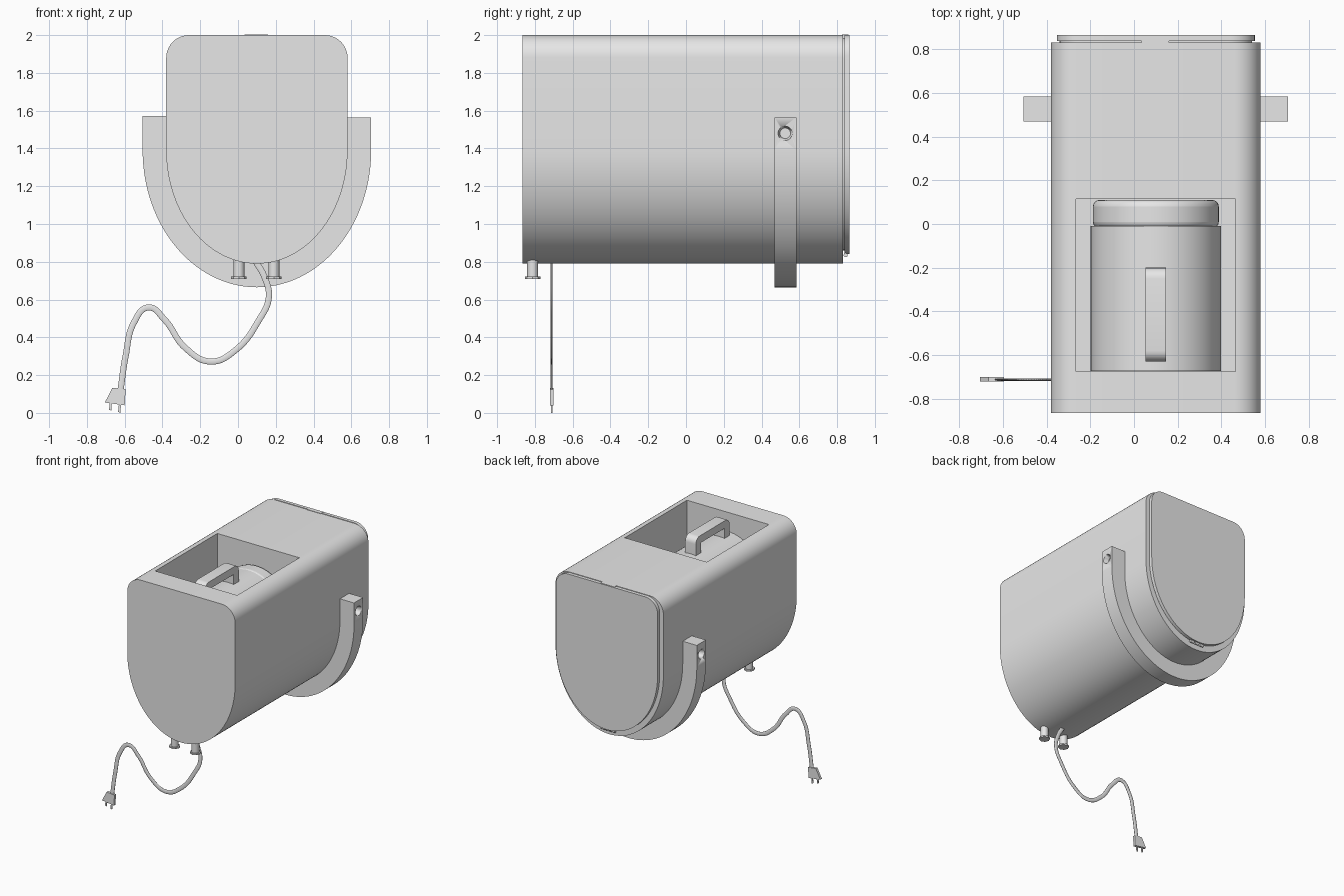
import bpy, bmesh, math
from mathutils import Vector

if "Cube" in bpy.data.objects:
    bpy.data.objects.remove(bpy.data.objects["Cube"])

CX = 0.10  # centre line of the housing

grey = bpy.data.materials.new("light grey")
grey.use_nodes = True
colour = (0.8, 0.8, 0.8, 1)
grey.diffuse_color = colour
grey.node_tree.nodes["Principled BSDF"].inputs["Base Color"].default_value = colour


def finish(ob, smooth=True):
    """Give an object its colour and shading."""
    ob.data.materials.clear()
    ob.data.materials.append(grey)
    bpy.ops.object.select_all(action='DESELECT')
    ob.select_set(True)
    bpy.context.view_layer.objects.active = ob
    if smooth:
        bpy.ops.object.shade_smooth_by_angle(angle=math.radians(35))
    return ob


def prism(name, outline, y0, y1, smooth=True):
    """Extrude an (x, z) outline along y."""
    bm = bmesh.new()
    face = bm.faces.new([bm.verts.new((x, y0, z)) for x, z in outline])
    ext = bmesh.ops.extrude_face_region(bm, geom=[face])
    verts = [v for v in ext["geom"] if isinstance(v, bmesh.types.BMVert)]
    bmesh.ops.translate(bm, verts=verts, vec=(0, y1 - y0, 0))
    bmesh.ops.recalc_face_normals(bm, faces=bm.faces)
    mesh = bpy.data.meshes.new(name)
    bm.to_mesh(mesh)
    bm.free()
    ob = bpy.data.objects.new(name, mesh)
    bpy.context.collection.objects.link(ob)
    return finish(ob, smooth)


def box(name, x0, x1, y0, y1, z0, z1):
    return prism(name, [(x0, z0), (x1, z0), (x1, z1), (x0, z1)], y0, y1, False)


def cylinder(name, radius, depth, loc, rot=(0, 0, 0), sides=48, top=None):
    bpy.ops.mesh.primitive_cone_add(vertices=sides, radius1=radius,
                                    radius2=radius if top is None else top,
                                    depth=depth, location=loc, rotation=rot)
    ob = bpy.context.object
    ob.name = name
    return finish(ob)


def bevel(ob, width, segments=4):
    mod = ob.modifiers.new("bevel", 'BEVEL')
    mod.width, mod.segments = width, segments
    mod.limit_method, mod.angle_limit = 'ANGLE', math.radians(40)


def cut(ob, cutter):
    mod = ob.modifiers.new("cut", 'BOOLEAN')
    mod.operation, mod.object, mod.solver = 'DIFFERENCE', cutter, 'EXACT'
    cutter.hide_render = True
    cutter.hide_viewport = True


def arc(cx, cz, a, b, start, end, n):
    steps = [math.radians(start + (end - start) * i / n) for i in range(n + 1)]
    return [(cx + a * math.cos(t), cz + b * math.sin(t)) for t in steps]


def tub(half, bottom, top, spring, r):
    """Rounded top corners over a half-elliptical bottom."""
    return (arc(CX, spring, half, spring - bottom, 180, 360, 56)
            + arc(CX + half - r, top - r, r, r, 0, 90, 10)
            + arc(CX - half + r, top - r, r, r, 90, 180, 10))


# Housing with an open pocket in the top
housing = prism("housing", tub(0.48, 0.79, 2.0, 1.39, 0.12), -0.865, 0.83)
cut(housing, box("pocket_cutter", -0.265, 0.465, -0.675, 0.115, 1.25, 2.1))

# Rear door, its recessed seat, latch and hinge
prism("door_seat", tub(0.44, 0.86, 1.985, 1.40, 0.11), 0.82, 0.84)
prism("rear_door", tub(0.453, 0.84, 2.0, 1.40, 0.11), 0.838, 0.865)
box("door_latch", 0.035, 0.16, 0.825, 0.86, 1.98, 2.003)
for i in range(3):
    cylinder("door_hinge_%d" % i, 0.011, 0.035, (CX - 0.045 + 0.045 * i, 0.845, 0.835),
             (0, math.pi / 2, 0), 12)

# Jar lying in the pocket
flat = (math.pi / 2, 0, 0)
cylinder("jar", 0.298, 0.663, (CX, -0.3415, 1.55), flat, 64)
neck = cylinder("jar_neck", 0.288, 0.13, (CX, 0.045, 1.56), flat, 64)
bevel(neck, 0.03)

# Jar handle: a rounded arch, built in the yz plane
bm = bmesh.new()
arch = [(-0.63, 1.82), (-0.63, 1.985), (-0.2, 1.985), (-0.2, 1.82),
        (-0.265, 1.82), (-0.265, 1.925), (-0.565, 1.925), (-0.565, 1.82)]
face = bm.faces.new([bm.verts.new((CX - 0.047, y, z)) for y, z in arch])
ext = bmesh.ops.extrude_face_region(bm, geom=[face])
bmesh.ops.translate(bm, vec=(0.094, 0, 0),
                    verts=[v for v in ext["geom"] if isinstance(v, bmesh.types.BMVert)])
corners = [e for e in bm.edges
           if abs(e.verts[0].co.x - e.verts[1].co.x) > 0.05 and e.verts[0].co.z > 1.95]
bmesh.ops.bevel(bm, geom=corners, offset=0.05, segments=6, profile=0.5, affect='EDGES')
bmesh.ops.recalc_face_normals(bm, faces=bm.faces)
mesh = bpy.data.meshes.new("jar_handle")
bm.to_mesh(mesh)
bm.free()
handle = bpy.data.objects.new("jar_handle", mesh)
bpy.context.collection.objects.link(handle)
finish(handle)

# U-shaped cradle around the housing, with a dimple at each end
outer = arc(CX, 1.39, 0.605, 0.725, 180, 360, 56)
inner = arc(CX, 1.39, 0.478, 0.598, 360, 180, 56)
cradle = prism("cradle", [(CX - 0.605, 1.572)] + outer + [(CX + 0.605, 1.565),
               (CX + 0.478, 1.565)] + inner + [(CX - 0.478, 1.572)], 0.468, 0.584)
for side, label in ((1, "left"), (-1, "right")):
    cut(cradle, cylinder(label + "_dimple_cutter", 0.028, 0.08,
                         (CX + side * 0.605, 0.525, 1.48),
                         (0, side * math.pi / 2, 0), 24, 0.048))

# Two front feet with flanged soles
for x, label in ((0.005, "right"), (0.19, "left")):
    cylinder(label + "_foot", 0.029, 0.1, (x, -0.812, 0.77), sides=16)
    cylinder(label + "_foot_sole", 0.041, 0.012, (x, -0.812, 0.716), sides=8)

# Flat power cord
path = [(0.095, 0.80), (0.14, 0.72), (0.163, 0.61), (0.11, 0.49), (-0.01, 0.335),
        (-0.145, 0.272), (-0.28, 0.345), (-0.39, 0.495), (-0.475, 0.558),
        (-0.55, 0.48), (-0.595, 0.30), (-0.622, 0.12)]
curve = bpy.data.curves.new("power_cord", 'CURVE')
curve.dimensions = '3D'
curve.bevel_depth, curve.bevel_resolution = 0.017, 3
curve.use_fill_caps = True
spline = curve.splines.new('BEZIER')
spline.bezier_points.add(len(path) - 1)
for point, (x, z) in zip(spline.bezier_points, path):
    point.co = Vector((x, 0, z))
    point.handle_left_type = point.handle_right_type = 'AUTO'
cord = bpy.data.objects.new("power_cord", curve)
cord.location.y = -0.712
cord.scale.y = 0.35
bpy.context.collection.objects.link(cord)
finish(cord, False)

# Plug with two prongs
prism("plug", [(-0.705, 0.055), (-0.6, 0.04), (-0.595, 0.125), (-0.665, 0.133)],
      -0.721, -0.701, False)
for x, z, label in ((-0.675, 0.012, "right"), (-0.627, 0.0, "left")):
    prism(label + "_prong", [(x - 0.008, z + 0.005), (x + 0.004, z),
          (x + 0.009, z + 0.06), (x - 0.002, z + 0.06)], -0.715, -0.707, False)
